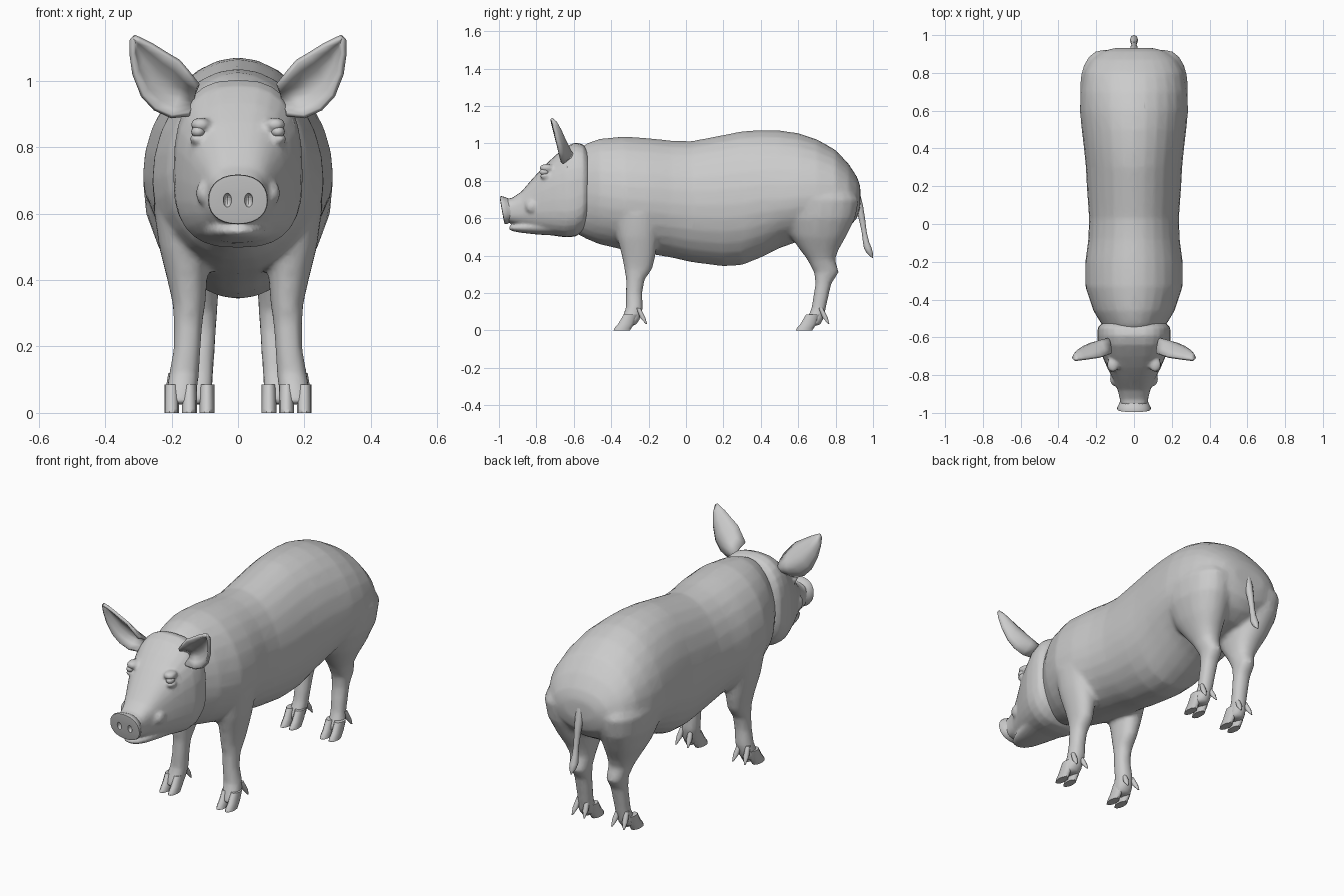
import bpy, bmesh
from math import sin, cos, pi
from mathutils import Vector

if "Cube" in bpy.data.objects:
    bpy.data.objects.remove(bpy.data.objects["Cube"])


def make(name, bm):
    bmesh.ops.recalc_face_normals(bm, faces=bm.faces[:])
    me = bpy.data.meshes.new(name)
    bm.to_mesh(me)
    bm.free()
    ob = bpy.data.objects.new(name, me)
    bpy.context.collection.objects.link(ob)
    return ob


def loft(name, rings):
    bm = bmesh.new()
    rows = [[bm.verts.new(p) for p in r] for r in rings]
    n = len(rows[0])
    for a, b in zip(rows, rows[1:]):
        for i in range(n):
            j = (i + 1) % n
            bm.faces.new((a[i], a[j], b[j], b[i]))
    bm.faces.new(rows[0])
    bm.faces.new(rows[-1])
    return make(name, bm)


def power(v, e):
    return abs(v) ** e * (1 if v >= 0 else -1)


def upright(y, top, bot, hw, zc, e=1.0, lean=0.0, n=28):
    # cross-section facing along y
    pts = []
    for k in range(n):
        c, s = power(cos(2 * pi * k / n), e), power(sin(2 * pi * k / n), e)
        dz = s * (top - zc if s > 0 else zc - bot)
        pts.append((hw * c, y + lean * dz, zc + dz))
    return pts


def level(z, y0, y1, x0, x1, side=1, e=0.9, n=20):
    # horizontal cross-section of a limb
    return [(side * ((x0 + x1) / 2 + (x1 - x0) / 2 * power(cos(2 * pi * k / n), e)),
             (y0 + y1) / 2 + (y1 - y0) / 2 * power(sin(2 * pi * k / n), e), z) for k in range(n)]


def tube(name, path, n=10):
    # round tube in a y-z plane: (x, y, z, radius)
    return loft(name, [[(x + r * cos(2 * pi * k / n), y + r * sin(2 * pi * k / n), z)
                        for k in range(n)] for x, y, z, r in path])


def ball(name, c, r):
    bm = bmesh.new()
    bmesh.ops.create_uvsphere(bm, u_segments=16, v_segments=10, radius=1)
    for v in bm.verts:
        v.co = Vector((v.co.x * r[0] + c[0], v.co.y * r[1] + c[1], v.co.z * r[2] + c[2]))
    return make(name, bm)


def join(parts):
    bpy.ops.object.select_all(action='DESELECT')
    for p in parts:
        p.select_set(True)
    bpy.context.view_layer.objects.active = parts[0]
    bpy.ops.object.join()
    return parts[0]


def blend(parts, voxel, steps, ratio):
    # fuse overlapping parts into one soft skin
    ob = join(parts)
    m = ob.modifiers.new("fuse", 'REMESH')
    m.mode, m.voxel_size, m.use_smooth_shade = 'VOXEL', voxel, True
    m = ob.modifiers.new("soften", 'SMOOTH')
    m.factor, m.iterations = 0.5, steps
    m = ob.modifiers.new("reduce", 'DECIMATE')
    m.ratio = ratio
    return ob


# torso: y, top, bottom, half width, widest height
torso = [(-.61, .94, .53, .13, .74), (-.53, 1.0, .488, .172, .73), (-.46, 1.025, .46, .215, .72),
         (-.33, 1.037, .43, .258, .70), (-.2, 1.028, .41, .258, .69), (-.08, 1.015, .39, .242, .68),
         (.03, 1.012, .365, .238, .67), (.2, 1.045, .343, .25, .67), (.3, 1.065, .35, .255, .68),
         (.4, 1.071, .39, .265, .70), (.5, 1.069, .44, .277, .70), (.6, 1.055, .475, .287, .71),
         (.7, 1.022, .49, .283, .72), (.8, .965, .51, .265, .73), (.87, .89, .55, .228, .72),
         (.915, .82, .60, .165, .72), (.932, .77, .66, .10, .72)]
parts = [loft("body_and_legs", [upright(*t) for t in torso])]

# legs: z, front y, back y, inner x, outer x
front = [(.75, -.40, -.15, .10, .23), (.62, -.39, -.13, .08, .255), (.5, -.37, -.15, .085, .238),
         (.4, -.343, -.163, .093, .213), (.33, -.33, -.18, .098, .197), (.27, -.32, -.222, .107, .193),
         (.2, -.322, -.234, .112, .193), (.12, -.322, -.23, .117, .207), (.06, -.345, -.245, .124, .217),
         (.025, -.355, -.27, .13, .217)]
hind = [(.85, .57, .84, .06, .23), (.7, .50, .925, .03, .287), (.6, .515, .905, .03, .277),
        (.5, .56, .855, .04, .24), (.43, .61, .815, .05, .203), (.38, .648, .797, .058, .178),
        (.31, .685, .817, .062, .158), (.25, .692, .777, .066, .153), (.12, .671, .748, .074, .152),
        (.06, .645, .735, .078, .16), (.025, .635, .715, .082, .16)]
for s in (1, -1):
    parts.append(loft("front_leg", [level(*r, s) for r in front]))
    parts.append(loft("hind_leg", [level(*r, s) for r in hind]))
blend(parts, .012, 5, .25)

# cloven hooves and dewclaws
for s in (1, -1):
    for label, heel, xm in (("front", -.29, .173), ("hind", .685, .12)):
        for d in (-1, 1):
            a, b = xm + d * .004, xm + d * .049
            rows = [(.085, heel - .045, heel + .03), (.035, heel - .075, heel + .015),
                    (.012, heel - .095, heel), (0, heel - .10, heel - .008)]
            loft(label + "_hoof", [level(z, y0, y1, min(a, b), max(a, b), s, 1, 10) for z, y0, y1 in rows])
            x = s * (xm + d * .03)
            tube(label + "_dewclaw", [(x - s * d * .005, heel + .035, .12, .012), (x, heel + .058, .07, .015),
                                      (x + s * d * .006, heel + .078, .035, .004)])

# head: y, top, bottom, half width, widest height
skull = [(-.525, .965, .57, .172, .74), (-.55, .995, .53, .192, .73), (-.59, 1.005, .502, .195, .71),
         (-.64, .985, .497, .19, .70), (-.70, .935, .505, .168, .70), (-.76, .878, .52, .142, .69),
         (-.82, .812, .54, .112, .67), (-.88, .742, .56, .086, .65), (-.93, .708, .57, .074, .64),
         (-.96, .705, .58, .072, .64)]
jaw = [(-.62, .60, .50, .14, .56), (-.72, .60, .508, .115, .56), (-.80, .595, .513, .092, .555),
       (-.88, .575, .522, .07, .55), (-.925, .565, .53, .048, .55), (-.945, .557, .54, .025, .55)]
parts = [loft("head", [upright(*r, .75) for r in skull]), loft("lower_jaw", [upright(*r, .9) for r in jaw])]
for s in (1, -1):
    parts.append(ball("brow", (s * .112, -.745, .868), (.032, .04, .022)))
    parts.append(ball("lower_lid", (s * .122, -.75, .825), (.024, .032, .016)))
    parts.append(ball("lip_corner", (s * .103, -.822, .662), (.024, .036, .036)))
blend(parts, .009, 3, .3)

for s in (1, -1):
    ball("eye", (s * .12, -.757, .847), (.021, .026, .018))

# snout disc with nostrils
disc = [(-.925, .70, .585, .068), (-.955, .713, .575, .08), (-.972, .718, .568, .09),
        (-.982, .716, .57, .088), (-.984, .70, .585, .07)]
snout = loft("snout", [upright(y, t, b, w, .64, .9, -.18) for y, t, b, w in disc])
holes = join([ball("nostril_cutter", (s * .032, -.99, .64), (.013, .025, .022)) for s in (1, -1)])
holes.hide_render = True
holes.hide_set(True)
m = snout.modifiers.new("nostrils", 'BOOLEAN')
m.operation, m.object, m.solver = 'DIFFERENCE', holes, 'EXACT'

# cupped ears: upper edge x, z and lower edge x, z
edges = [(.12, .985, .145, .90), (.155, 1.03, .20, .893), (.178, 1.058, .25, .915), (.215, 1.08, .287, .955),
         (.26, 1.108, .312, 1.02), (.295, 1.125, .32, 1.08), (.312, 1.133, .319, 1.122)]
for s in (1, -1):
    bm = bmesh.new()
    rows = []
    for i, (x0, z0, x1, z1) in enumerate(edges):
        row = []
        for k in range(7):
            t = k / 6
            z = z0 + (z1 - z0) * t
            cup = .065 * (1 - i / 6) ** .6 * sin(pi * t)
            row.append(bm.verts.new((s * (x0 + (x1 - x0) * t), -.665 - .24 * (z - .9) + cup, z)))
        rows.append(row)
    for a, b in zip(rows, rows[1:]):
        for k in range(6):
            bm.faces.new((a[k], a[k + 1], b[k + 1], b[k]))
    ear = make("ear", bm)
    m = ear.modifiers.new("thickness", 'SOLIDIFY')
    m.thickness, m.offset = .016, 0

# tail with a tuft
tube("tail", [(0, .905, .75, .022), (0, .925, .67, .022), (0, .94, .60, .018), (0, .952, .53, .014),
              (0, .962, .475, .017), (0, .972, .44, .022), (0, .982, .415, .018), (0, .997, .388, .003)])

# smooth shading
bpy.ops.object.select_all(action='DESELECT')
for ob in bpy.context.collection.objects:
    if ob is not holes:
        ob.select_set(True)
        bpy.context.view_layer.objects.active = ob
bpy.ops.object.shade_smooth_by_angle(angle=.9)
